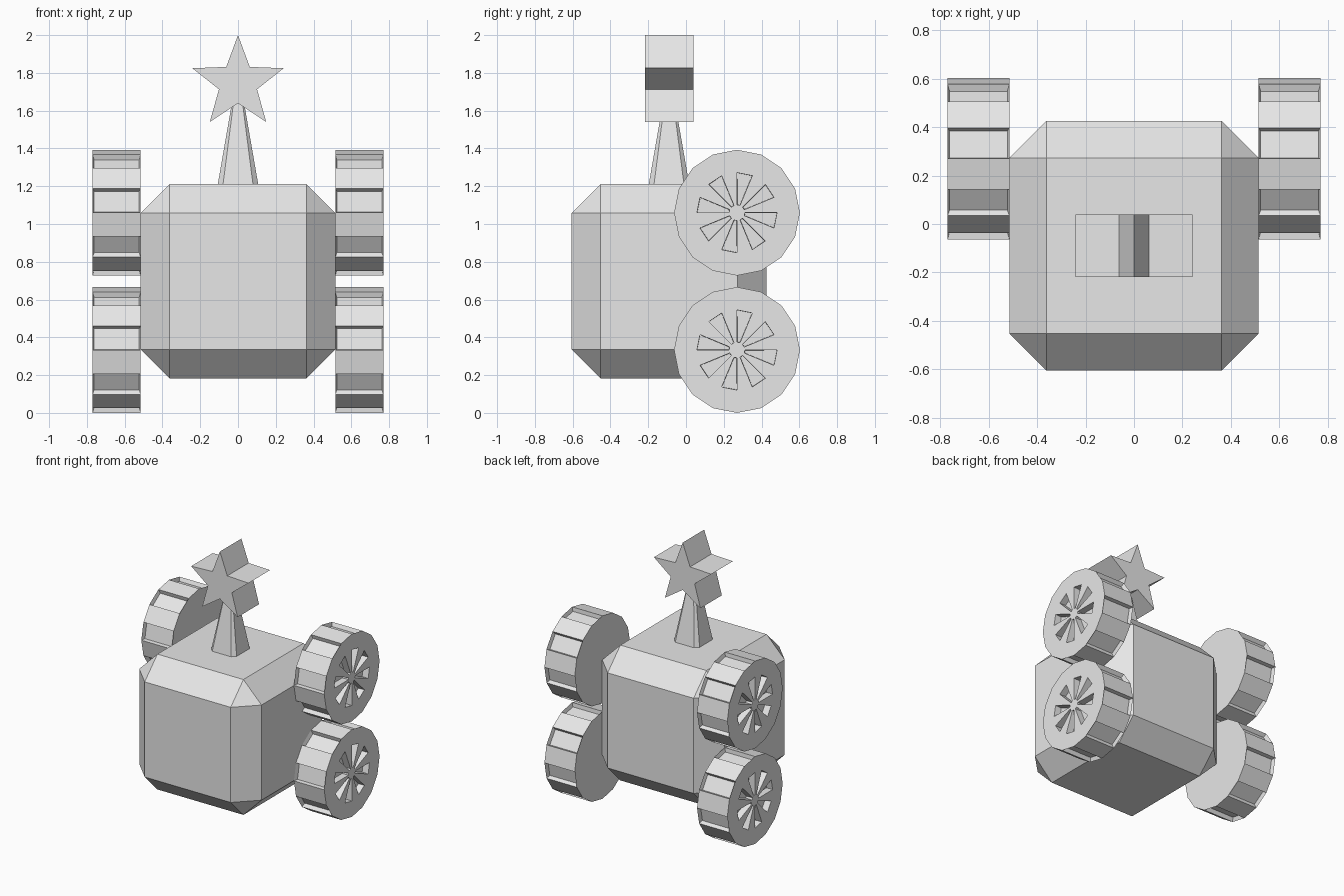
import bpy, bmesh, math
from mathutils import Vector

old = bpy.data.objects.get("Cube")
if old:
    bpy.data.objects.remove(old, do_unlink=True)

grey = bpy.data.materials.new("light grey")
grey.use_nodes = True
grey.diffuse_color = (0.8, 0.8, 0.8, 1)
grey.node_tree.nodes["Principled BSDF"].inputs["Base Color"].default_value = (0.8, 0.8, 0.8, 1)


def finish(bm, name):
    """Turn a bmesh into a flat-shaded object."""
    mesh = bpy.data.meshes.new(name)
    bm.to_mesh(mesh)
    bm.free()
    mesh.materials.append(grey)
    obj = bpy.data.objects.new(name, mesh)
    bpy.context.collection.objects.link(obj)
    return obj


def loft(bm, rings):
    """Bridge successive rings of points, returning the rows of faces."""
    rows = [[bm.verts.new(p) for p in ring] for ring in rings]
    n = len(rows[0])
    bands = [[bm.faces.new((a[i], a[(i + 1) % n], b[(i + 1) % n], b[i])) for i in range(n)]
             for a, b in zip(rows, rows[1:])]
    bm.faces.new(rows[0])
    bm.faces.new(rows[-1])
    bmesh.ops.recalc_face_normals(bm, faces=bm.faces)
    return bands


# Body: a box with wide chamfers on every edge
bm = bmesh.new()
bmesh.ops.create_cube(bm, size=1)
for v in bm.verts:
    v.co = Vector((v.co.x * 1.03, v.co.y * 1.03 - 0.09, v.co.z * 1.03 + 0.697))
bmesh.ops.bevel(bm, geom=bm.edges[:], offset=0.153, offset_type='OFFSET',
                segments=1, profile=0.5, affect='EDGES')
finish(bm, "body")

# Tapered post with narrow cut corners
bm = bmesh.new()


def post_ring(half, z):
    c = half * 0.74
    pts = [(half, -c), (half, c), (c, half), (-c, half),
           (-half, c), (-half, -c), (-c, -half), (c, -half)]
    return [(x, y - 0.09, z) for x, y in pts]


loft(bm, [post_ring(0.108, 1.205), post_ring(0.022, 1.70)])
finish(bm, "post")

# Thick five-pointed star
bm = bmesh.new()


def star_ring(y):
    ring = []
    for i in range(10):
        r = 0.106 if i % 2 else 0.254
        a = math.pi * i / 5
        ring.append((r * math.sin(a), y, 1.746 + r * math.cos(a)))
    return ring


loft(bm, [star_ring(-0.218), star_ring(0.04)])
finish(bm, "star")

# Wheels: sixteen-sided, with tread pockets and recessed gaps between spokes
SIDES = 16


def wheel(name, side, z):
    def ring(x, r):
        return [(side * x, 0.27 + r * math.cos(math.tau * i / SIDES),
                 z + r * math.sin(math.tau * i / SIDES)) for i in range(SIDES)]
    bm = bmesh.new()
    tread, rim, spokes = loft(bm, [ring(0.515, 0.333), ring(0.77, 0.333),
                                   ring(0.77, 0.212), ring(0.77, 0.042)])
    bmesh.ops.inset_individual(bm, faces=tread[1::2], thickness=0.012, depth=-0.03)
    bmesh.ops.inset_individual(bm, faces=spokes[1::2], thickness=0.002, depth=-0.05)
    finish(bm, name)


for side, label in ((1, "left"), (-1, "right")):
    wheel(f"{label}_upper_wheel", side, 1.06)
    wheel(f"{label}_lower_wheel", side, 0.333)
